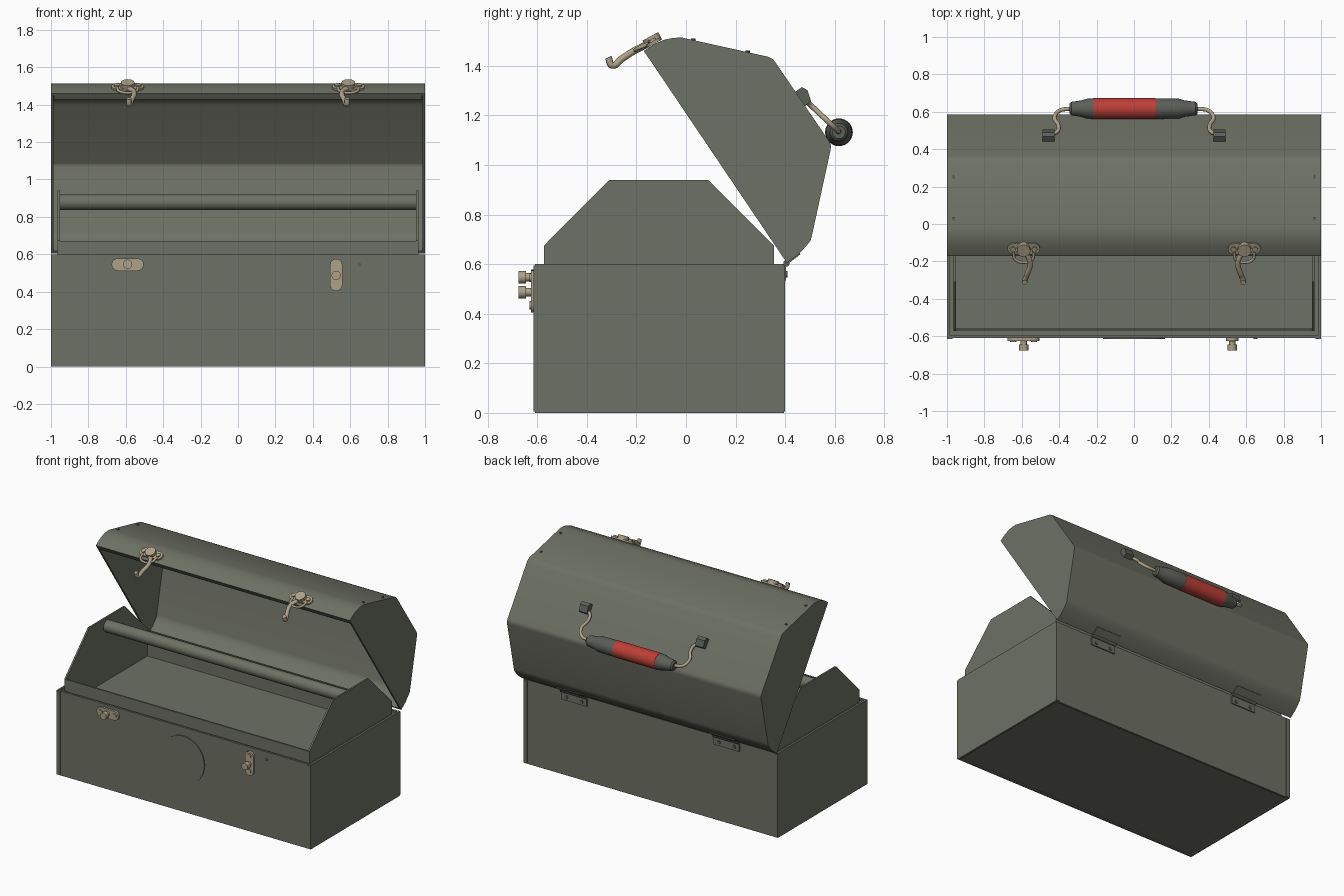
import bpy, bmesh, math
from mathutils import Vector

if "Cube" in bpy.data.objects:
    bpy.data.objects.remove(bpy.data.objects["Cube"], do_unlink=True)


def material(name, rgb):
    m = bpy.data.materials.new(name)
    m.use_nodes = True
    m.diffuse_color = (*rgb, 1)
    m.node_tree.nodes["Principled BSDF"].inputs["Base Color"].default_value = (*rgb, 1)
    return m


GREEN = material("olive steel", (0.155, 0.165, 0.128))
TAN = material("tan metal", (0.42, 0.36, 0.25))
RED = material("red grip", (0.50, 0.05, 0.038))
GREY = material("dark grip", (0.105, 0.115, 0.098))


def finish(name, bm, mat, smooth=False):
    bmesh.ops.recalc_face_normals(bm, faces=bm.faces)
    me = bpy.data.meshes.new(name)
    bm.to_mesh(me)
    bm.free()
    me.materials.append(mat)
    ob = bpy.data.objects.new(name, me)
    bpy.context.collection.objects.link(ob)
    if smooth:
        bpy.ops.object.select_all(action='DESELECT')
        ob.select_set(True)
        bpy.context.view_layer.objects.active = ob
        bpy.ops.object.shade_smooth_by_angle(angle=math.radians(35))
    return ob


def box(name, x, y, z, mat=GREEN):
    """Box from three (min, max) ranges."""
    bm = bmesh.new()
    bmesh.ops.create_cube(bm, size=1)
    for v in bm.verts:
        v.co = [(r[0] + r[1]) / 2 + c * (r[1] - r[0]) for r, c in zip((x, y, z), v.co)]
    return finish(name, bm, mat)


def extrude(name, points, direction, mat=GREEN, smooth=False):
    """Flat outline pushed along a direction."""
    bm = bmesh.new()
    face = bm.faces.new([bm.verts.new(p) for p in points])
    new = bmesh.ops.extrude_face_region(bm, geom=[face])["geom"]
    bmesh.ops.translate(bm, vec=direction, verts=[v for v in new if isinstance(v, bmesh.types.BMVert)])
    return finish(name, bm, mat, smooth)


def rod(name, a, b, radius, mat=GREEN, sides=24):
    a, b = Vector(a), Vector(b)
    bm = bmesh.new()
    bmesh.ops.create_cone(bm, cap_ends=True, segments=sides, radius1=radius, radius2=radius,
                          depth=(b - a).length)
    q = (b - a).to_track_quat('Z', 'Y')
    for v in bm.verts:
        v.co = q @ v.co + (a + b) / 2
    return finish(name, bm, mat, True)


def lathe(name, profile, y, z, mat):
    """Turned part around an axis parallel to x, profile of (x, radius)."""
    bm = bmesh.new()
    n = 28
    rings = [[bm.verts.new((x, y + r * math.cos(i * math.tau / n), z + r * math.sin(i * math.tau / n)))
              for i in range(n)] for x, r in profile]
    for a, b in zip(rings, rings[1:]):
        for i in range(n):
            bm.faces.new((a[i], a[(i + 1) % n], b[(i + 1) % n], b[i]))
    bm.faces.new(rings[0])
    bm.faces.new(rings[-1])
    return finish(name, bm, mat, True)


def wire(name, points, radius, mat=TAN):
    cu = bpy.data.curves.new(name, 'CURVE')
    cu.dimensions = '3D'
    cu.bevel_depth = radius
    cu.bevel_resolution = 3
    cu.resolution_u = 6
    cu.use_fill_caps = True
    sp = cu.splines.new('BEZIER')
    sp.bezier_points.add(len(points) - 1)
    for p, co in zip(sp.bezier_points, points):
        p.co = co
        p.handle_left_type = p.handle_right_type = 'AUTO'
    cu.materials.append(mat)
    ob = bpy.data.objects.new(name, cu)
    bpy.context.collection.objects.link(ob)
    return ob


def stadium(name, cx, cz, half, r, y, depth, vertical, mat):
    """Round-ended plate standing in the xz plane."""
    pts = []
    for side in (1, -1):
        for i in range(9):
            a = -math.pi / 2 + i * math.pi / 8
            u, v = side * (half + r * math.cos(a)), side * r * math.sin(a)
            pts.append((cx + v, y, cz + u) if vertical else (cx + u, y, cz + v))
    return extrude(name, pts, (0, -depth, 0), mat, True)


# Lower box: thin walls, recessed bottom, folded seams
F, B = -0.61, 0.395
box("box_front", (-1, 1), (F, F + 0.015), (0, 0.6))
box("box_back", (-1, 1), (B - 0.015, B), (0, 0.6))
box("box_bottom", (-0.99, 0.99), (F + 0.01, B - 0.01), (0.008, 0.02))
for s, side in ((1, "left"), (-1, "right")):
    xs = sorted((s, s * 0.985))
    box("box_wall_" + side, xs, (F, B), (0, 0.6))
    seam = sorted((s, s * 0.97))
    box("front_seam_" + side, seam, (F - 0.005, F), (0.005, 0.595))
    box("back_seam_" + side, seam, (B, B + 0.005), (0.005, 0.595))
    box("rim_" + side, sorted((s * 0.99, s * 0.955)), (F + 0.01, B - 0.01), (0.57, 0.588))
box("rim_front", (-0.96, 0.96), (F + 0.01, -0.56), (0.57, 0.588))
box("rim_back", (-0.96, 0.96), (0.35, B - 0.01), (0.57, 0.588))

# Inner tray with angled ends and a carrying bar
tray_end = [(-0.573, 0.49), (-0.573, 0.675), (-0.31, 0.94), (0.09, 0.94), (0.355, 0.675), (0.355, 0.49)]
for s, side in ((1, "left"), (-1, "right")):
    extrude("tray_end_" + side, [(s * 0.965, y, z) for y, z in tray_end], (-s * 0.012, 0, 0))
box("tray_front", (-0.96, 0.96), (-0.573, -0.561), (0.49, 0.672))
box("tray_back", (-0.96, 0.96), (0.343, 0.355), (0.49, 0.672))
box("tray_floor", (-0.96, 0.96), (-0.57, 0.35), (0.48, 0.49))
rod("tray_bar", (-0.955, -0.11, 0.878), (0.955, -0.11, 0.878), 0.042)

# Open lid: bent sheet, turned-in front lip and end caps
lid = [(-0.17, 1.46), (-0.13, 1.488), (-0.085, 1.506), (-0.05, 1.513), (-0.016, 1.514),
       (0.33, 1.437), (0.352, 1.426), (0.367, 1.405), (0.578, 1.095), (0.585, 1.08), (0.583, 1.06),
       (0.508, 0.715), (0.502, 0.694), (0.484, 0.672), (0.455, 0.64), (0.407, 0.605)]


def inner(i, t=0.014):
    """Lid outline point moved inwards by the sheet thickness."""
    a, b = Vector(lid[max(i - 1, 0)]), Vector(lid[min(i + 1, len(lid) - 1)])
    d = (b - a).normalized()
    return lid[i][0] + d.y * t, lid[i][1] - d.x * t


loop = lid + [inner(i) for i in reversed(range(len(lid)))]
extrude("lid_shell", [(-0.995, y, z) for y, z in loop], (1.99, 0, 0), GREEN, True)
lip = [(-0.17, 1.46), (-0.148, 1.427), (-0.138, 1.434), (-0.16, 1.467)]
extrude("lid_lip", [(-0.985, y, z) for y, z in lip], (1.97, 0, 0))
for s, side in ((1, "left"), (-1, "right")):
    extrude("lid_end_" + side, [(s, y, z) for y, z in lid], (-s * 0.014, 0, 0))
    for y, z in ((0.03, 1.504), (0.25, 1.455)):
        rod("lid_rivet_" + side, (s * 0.965, y, z - 0.01), (s * 0.965, y, z + 0.006), 0.009, GREY, 10)

# Hinges along the back
for s in (1, -1):
    x = s * 0.6
    rod("hinge_pin", (x - 0.1, 0.405, 0.603), (x + 0.1, 0.405, 0.603), 0.013, GREY, 14)
    box("hinge_lower_leaf", (x - 0.1, x + 0.1), (B, B + 0.008), (0.535, 0.6), GREEN)
    leaf = [(0.41, 0.6), (0.462, 0.64), (0.456, 0.648), (0.404, 0.608)]
    extrude("hinge_upper_leaf", [(x - 0.1, y, z) for y, z in leaf], (0.2, 0, 0))
    for dx in (-0.06, 0.06):
        rod("hinge_rivet", (x + dx, B, 0.56), (x + dx, B + 0.014, 0.56), 0.013, GREY, 12)

# Carrying handle: turned grip, wire bails and clips
HY, HZ = 0.617, 1.132
lathe("grip_middle", [(-0.22, 0.056), (0.115, 0.056)], HY, HZ, RED)
lathe("grip_end_right", [(-0.345, 0.026), (-0.335, 0.036), (-0.28, 0.044), (-0.25, 0.053), (-0.22, 0.055)],
      HY, HZ, GREY)
lathe("grip_end_left", [(0.115, 0.055), (0.24, 0.053), (0.27, 0.044), (0.33, 0.036), (0.34, 0.026)],
      HY, HZ, GREY)
for s in (1, -1):
    path = [(0.47, 0.478), (0.41, 0.495), (0.405, 0.53), (0.425, 0.565), (0.40, 0.605), (0.33, HY)]
    wire("handle_bail", [(s * x, y, 1.267 - (y - 0.476) * 0.943) for x, y in path], 0.011)
    clip = [(0.437, 1.27), (0.475, 1.212), (0.505, 1.236), (0.49, 1.28), (0.467, 1.292)]
    clip = [(y, z + 0.022) for y, z in clip]
    extrude("handle_clip", [(s * 0.425, y, z) for y, z in clip], (s * 0.065, 0, 0), GREY)

# Lid latches: sloping plate, boss, loop and curved hook
along, out = Vector((0, 0.88, 0.475)), Vector((0, -0.475, 0.88))
for s in (1, -1):
    c = Vector((s * 0.59, -0.128, 1.489))
    plate = []
    for side in (1, -1):
        for i in range(9):
            a = -math.pi / 2 + i * math.pi / 8
            plate.append(c + Vector((side * (0.055 + 0.032 * math.cos(a)), 0, 0)) + along * side * 0.032 * math.sin(a))
    extrude("latch_plate", plate, out * 0.012, TAN, True)
    rod("latch_boss", c, c + out * 0.034, 0.036, TAN)
    for dx in (-0.058, 0.058):
        p = c + Vector((dx, 0, 0))
        rod("latch_rivet", p, p + out * 0.022, 0.015, TAN, 12)
    hook = [(0.62, -0.14, 1.5), (0.575, -0.165, 1.483), (0.555, -0.21, 1.46),
            (0.568, -0.26, 1.428), (0.582, -0.298, 1.402), (0.584, -0.313, 1.434)]
    wire("latch_hook", [(s * x, y, z) for x, y, z in hook], 0.014)
    bail = [(0.535, -0.15, 1.49), (0.545, -0.19, 1.472), (0.59, -0.205, 1.463), (0.635, -0.19, 1.472),
            (0.645, -0.15, 1.49)]
    wire("latch_loop", [(s * x, y, z) for x, y, z in bail], 0.008)

# Front catches: one lying plate and one upright plate
for x, z, kz, up in ((-0.59, 0.545, 0.547, False), (0.525, 0.49, 0.487, True)):
    stadium("catch_plate", x, z, 0.053, 0.033, F, 0.015, up, TAN)
    for d in (-0.055, 0.055):
        px, pz = (x, z + d) if up else (x + d, z)
        rod("catch_rivet", (px, F, pz), (px, F - 0.022, pz), 0.017, TAN, 12)
    rod("catch_neck", (x, F, kz), (x, F - 0.04, kz), 0.017, TAN, 16)
    rod("catch_knob", (x, F - 0.035, kz), (x, F - 0.066, kz), 0.025, TAN, 16)

# Round front badge and small rivet
rod("round_badge", (0, F, 0.375), (0, F - 0.006, 0.375), 0.166, GREEN, 48)
rod("front_rivet", (0.65, F, 0.545), (0.65, F - 0.005, 0.545), 0.01, GREY, 12)
